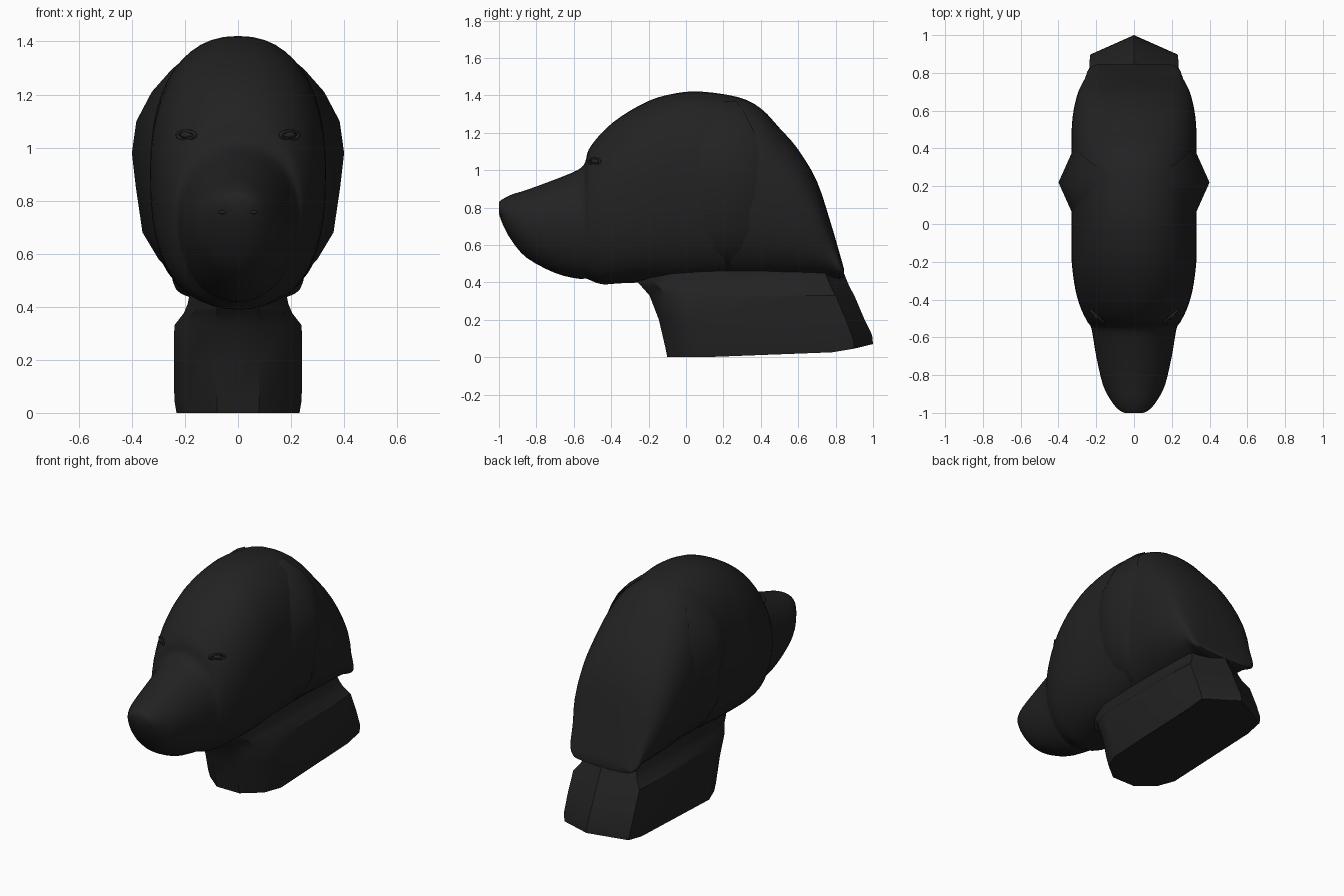
import bpy
import bmesh
from math import sin, cos, pi
from mathutils import Vector

default_cube = bpy.data.objects.get("Cube")
if default_cube:
    bpy.data.objects.remove(default_cube, do_unlink=True)

# One matte black coat for the whole model
black = bpy.data.materials.new("black_coat")
black.use_nodes = True
COAT = (0.016, 0.016, 0.016, 1)
black.diffuse_color = COAT
shader = black.node_tree.nodes["Principled BSDF"]
shader.inputs["Base Color"].default_value = COAT
shader.inputs["Roughness"].default_value = 0.8


def finish(name, bm, angle):
    """Turn a bmesh into a named, shaded object."""
    bmesh.ops.recalc_face_normals(bm, faces=bm.faces)
    mesh = bpy.data.meshes.new(name)
    bm.to_mesh(mesh)
    bm.free()
    mesh.materials.append(black)
    obj = bpy.data.objects.new(name, mesh)
    bpy.context.collection.objects.link(obj)
    bpy.ops.object.select_all(action="DESELECT")
    obj.select_set(True)
    bpy.context.view_layer.objects.active = obj
    bpy.ops.object.shade_smooth_by_angle(angle=angle)


def loft(name, rings, angle, closed=False):
    """Skin a row of rings, then cap the ends or join them."""
    bm = bmesh.new()
    loops = [[bm.verts.new(p) for p in ring] for ring in rings]
    count = len(loops[0])
    following = loops[1:] + loops[:1] if closed else loops[1:]
    for a, b in zip(loops, following):
        for i in range(count):
            j = (i + 1) % count
            bm.faces.new((a[i], a[j], b[j], b[i]))
    if not closed:
        bm.faces.new(loops[0])
        bm.faces.new(loops[-1])
    finish(name, bm, angle)


def ellipsoid(name, centre, radii):
    bm = bmesh.new()
    bmesh.ops.create_uvsphere(bm, u_segments=20, v_segments=12, radius=1)
    bmesh.ops.scale(bm, vec=radii, verts=bm.verts)
    bmesh.ops.translate(bm, vec=centre, verts=bm.verts)
    finish(name, bm, pi / 3)


def smooth_rows(rows, steps):
    """Pass a smooth curve through rows of numbers."""
    ends = [rows[0]] + rows + [rows[-1]]
    result = []
    for p, a, b, q in zip(ends, ends[1:], ends[2:], ends[3:]):
        for k in range(steps):
            t = k / steps
            result.append([
                u + t / 2 * (v - o + t * (2 * o - 5 * u + 4 * v - w
                             + t * (3 * (u - v) + w - o)))
                for o, u, v, w in zip(p, a, b, q)])
    return result + [rows[-1]]


# Head: oval sections from nose tip to nape (y, bottom, top, half width)
head_sections = [
    (-1, .77, .83, .05), (-.98, .71, .845, .085), (-.93, .62, .87, .125),
    (-.85, .53, .895, .165), (-.7, .45, .95, .2), (-.58, .42, 1, .22),
    (-.54, .42, 1.04, .23), (-.52, .415, 1.11, .245), (-.45, .39, 1.2, .28),
    (-.35, .395, 1.285, .31), (-.2, .4, 1.37, .33), (-.06, .4, 1.41, .33),
    (.08, .41, 1.42, .33), (.28, .42, 1.39, .33), (.4, .42, 1.33, .33),
    (.5, .42, 1.225, .33), (.6, .42, 1.11, .32), (.7, .42, .94, .295),
    (.77, .42, .73, .26), (.82, .42, .56, .24), (.845, .43, .47, .2),
]
SIDES = 48


def head_ring(y, bottom, top, width):
    # Round at the muzzle, fuller over the skull and cheeks
    middle = bottom + 0.52 * (top - bottom)
    fullness = max(0, min(1, (y + .6) / .3))
    ring = []
    for i in range(SIDES):
        a = 2 * pi * i / SIDES
        upper = sin(a) > 0
        reach = top - middle if upper else bottom - middle
        power = 2 / (2 + fullness * (.25 if upper else .6))
        x = width * abs(cos(a)) ** power * (1 if cos(a) > 0 else -1)
        ring.append((x, y, middle + reach * abs(sin(a)) ** power))
    return ring


loft("head", [head_ring(*s) for s in smooth_rows(head_sections, 3)], pi / 3)

# Neck: faceted block with a narrow front panel (z, front, back, half width)
neck_levels = [
    (0, -.1, 1, .232), (.05, -.11, .995, .24), (.2, -.145, .955, .242),
    (.33, -.195, .9, .24), (.375, -.235, .875, .205), (.41, -.27, .86, .19),
    (.46, -.27, .84, .18),
]


def neck_ring(z, front, back, width):
    half = [(.08, front), (width * .82, front + .09), (width, front + .2),
            (width, back - .22), (width * .97, back - .1)]
    outline = half + [(0, back)] + [(-x, y) for x, y in reversed(half)]
    # The underside sweeps up towards the nape
    return [(x, y, z + (.07 * max(y, 0) ** 4 if z < .1 else 0))
            for x, y in outline]


loft("neck", [neck_ring(*level) for level in neck_levels], pi / 5)

# Ears: ridged flaps growing out of the cheeks (x, z along the ridge)
ear_ridge = [(.16, 1.37), (.25, 1.295), (.325, 1.21), (.383, 1.1),
             (.4, .98), (.385, .85), (.36, .68), (.3, .58), (.2, .47)]


def cheek(z):
    """Half width of the head under the ear at a height."""
    rise = (z - .93) / (.475 if z > .93 else .515)
    power = 2.25 if z > .93 else 2.6
    return .325 * max(0, 1 - abs(rise) ** power) ** (1 / power)


def ear(name, side):
    last = len(ear_ridge) - 1
    rows = []
    for i, (x, z) in enumerate(ear_ridge):
        span = 0.05 + 0.13 * sin(pi * i / last)
        edge = min(cheek(z), x) - .005
        rows.append([(side * edge, .22 - span, z), (side * x, .22, z),
                     (side * edge, .22 + span, z), (side * edge * .8, .22, z)])
    loft(name, rows, pi / 3)


# Eyelid: small oval rim around the eye, swept back along the face
def eyelid(name, centre, side):
    rings = []
    for i in range(24):
        a = 2 * pi * i / 24
        hub = Vector((.033 * cos(a), side * .03 * cos(a), .015 * sin(a)))
        out = Vector((cos(a), 0, sin(a)))
        rings.append([Vector(centre) + hub
                      + .007 * (out * cos(t) + Vector((0, 1, 0)) * sin(t))
                      for t in (k * pi / 4 for k in range(8))])
    loft(name, rings, pi / 3, closed=True)


# Nose pad
ellipsoid("nose", (0, -.93, .775), (.1, .07, .07))

# Paired features
for label, side in (("left", 1), ("right", -1)):
    ear(label + "_ear", side)
    ellipsoid(label + "_eye", (side * .188, -.48, 1.047), (.03, .028, .016))
    eyelid(label + "_eyelid", (side * .195, -.49, 1.047), side)
    ellipsoid(label + "_nostril", (side * .055, -.984, .757),
              (.018, .01, .009))
